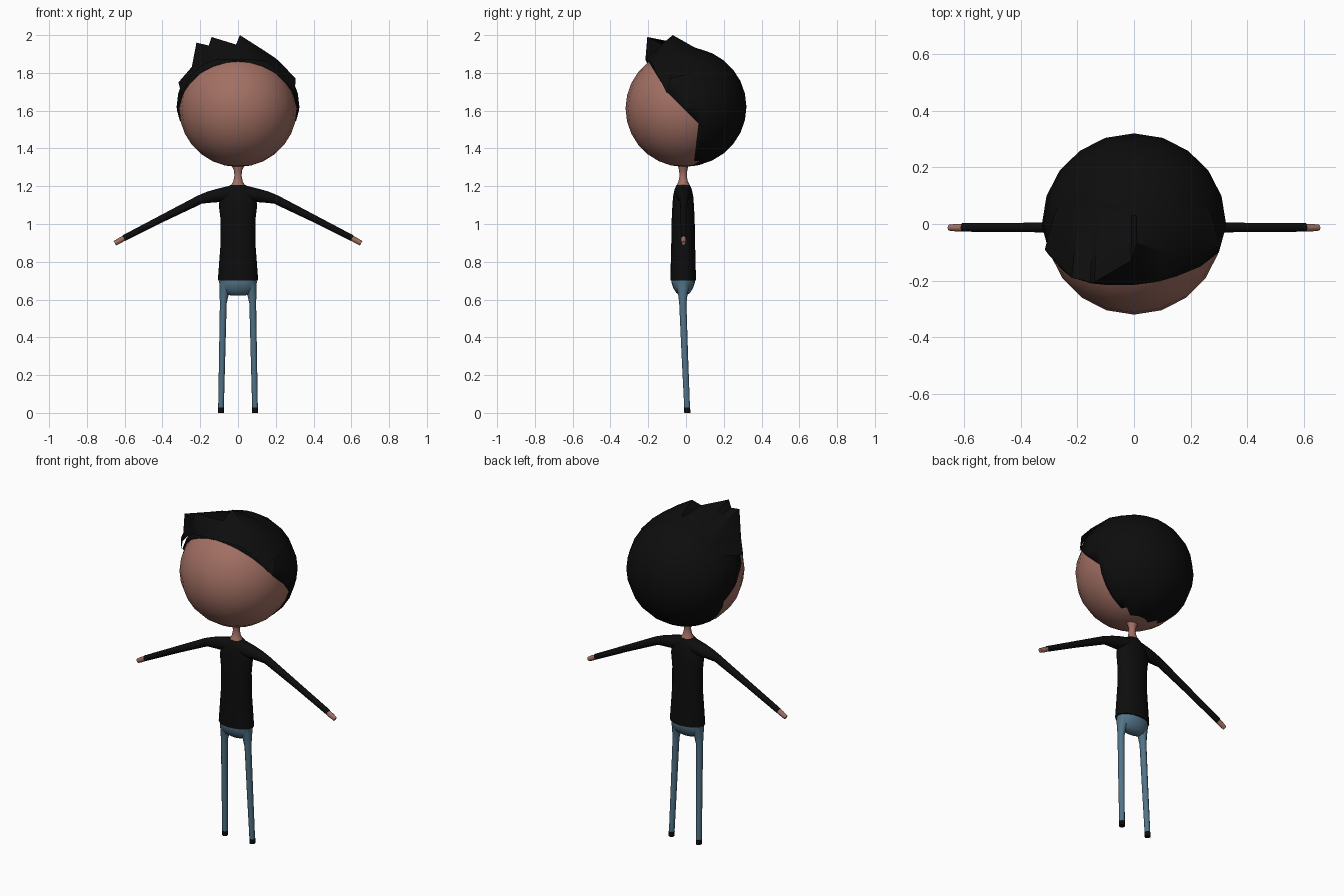
import bpy, bmesh, math
from mathutils import Vector

if "Cube" in bpy.data.objects:
    bpy.data.objects.remove(bpy.data.objects["Cube"])


def material(name, rgb):
    m = bpy.data.materials.new(name)
    m.diffuse_color = (*rgb, 1)
    m.use_nodes = True
    m.node_tree.nodes["Principled BSDF"].inputs["Base Color"].default_value = m.diffuse_color
    return m


SKIN = material("skin", (0.36, 0.16, 0.125))
BLACK = material("black", (0.004, 0.004, 0.004))
DENIM = material("denim", (0.085, 0.175, 0.25))


def finish(bm, name, mat, angle=60):
    bmesh.ops.recalc_face_normals(bm, faces=bm.faces)
    me = bpy.data.meshes.new(name)
    bm.to_mesh(me)
    bm.free()
    me.materials.append(mat)
    ob = bpy.data.objects.new(name, me)
    bpy.context.collection.objects.link(ob)
    bpy.ops.object.select_all(action='DESELECT')
    ob.select_set(True)
    bpy.context.view_layer.objects.active = ob
    bpy.ops.object.shade_smooth_by_angle(angle=math.radians(angle))
    return ob


def loft(name, mat, rings, n=12, side=1):
    """Rings are (x, y, z, half width across, half depth in y)."""
    bm = bmesh.new()
    pts = [Vector((r[0] * side, r[1], r[2])) for r in rings]
    loops = []
    for i, r in enumerate(rings):
        d = (pts[min(i + 1, len(pts) - 1)] - pts[max(i - 1, 0)]).normalized()
        v = Vector((0, 1, 0))
        u = v.cross(d).normalized()
        loops.append([bm.verts.new(pts[i] + u * r[3] * math.cos(t) + v * r[4] * math.sin(t))
                      for t in (2 * math.pi * k / n for k in range(n))])
    for a, b in zip(loops, loops[1:]):
        for k in range(n):
            bm.faces.new((a[k], a[(k + 1) % n], b[(k + 1) % n], b[k]))
    bm.faces.new(loops[0])
    bm.faces.new(loops[-1])
    return finish(bm, name, mat)


def ellipsoid(center, radii):
    bm = bmesh.new()
    bmesh.ops.create_uvsphere(bm, u_segments=20, v_segments=14, radius=1)
    for v in bm.verts:
        v.co = Vector([c + r * p for c, r, p in zip(center, radii, v.co)])
    return bm


# Head
finish(ellipsoid((0, -0.01, 1.612), (0.312, 0.31, 0.31)), "head", SKIN)

# Hair cap: ellipsoid shell trimmed along the hairline (y, z), seen from the side
HC, HR = (0, 0, 1.62), (0.325, 0.32, 0.315)
LINE = [(-0.21, 1.88), (-0.10, 1.70), (0.07, 1.53), (0.04, 1.30)]


def hairline(z):
    for (y0, z0), (y1, z1) in zip(LINE, LINE[1:]):
        if z1 <= z <= z0:
            return y0 + (y1 - y0) * (z - z0) / (z1 - z0)
    return -0.21 if z > 1.8 else 0.04


bm = ellipsoid(HC, HR)
for (y0, z0), (y1, z1) in zip(LINE, LINE[1:]):
    bmesh.ops.bisect_plane(bm, geom=bm.verts[:] + bm.edges[:] + bm.faces[:],
                           plane_co=(0, y0, z0), plane_no=(0, z1 - z0, y0 - y1))
skin_side = []
for f in bm.faces:
    c = f.calc_center_median()
    if c.y < hairline(c.z):
        skin_side.append(f)
bmesh.ops.delete(bm, geom=skin_side, context='FACES')
hair = finish(bm, "hair_cap", BLACK)
mod = hair.modifiers.new("thickness", 'SOLIDIFY')
mod.thickness = 0.025
mod.offset = -1

# Fringe: hairline edge, raised ridge with tips, then back onto the crown
FRONT = [(-0.30, -0.11, 1.69), (-0.25, -0.165, 1.78), (-0.20, -0.195, 1.83),
         (-0.15, -0.21, 1.86), (-0.10, -0.215, 1.87), (0, -0.215, 1.87),
         (0.08, -0.205, 1.87), (0.15, -0.185, 1.86), (0.235, -0.15, 1.79),
         (0.30, -0.10, 1.69)]
RIDGE = [(-0.315, -0.09, 1.75), (-0.245, -0.165, 1.83), (-0.22, -0.19, 1.96),
         (-0.155, -0.205, 1.945), (-0.14, -0.205, 1.99), (-0.01, -0.13, 1.95),
         (0.01, -0.07, 2.0), (0.12, -0.10, 1.93), (0.22, -0.10, 1.86),
         (0.305, -0.08, 1.77)]
bm = bmesh.new()
rows = [[bm.verts.new(p) for p in FRONT], [bm.verts.new(p) for p in RIDGE]]
for y, s in ((0.03, 0.9), (0.12, 0.75)):
    row = []
    for p in RIDGE:
        x = p[0] * s
        h = 1 - (x / HR[0]) ** 2 - (y / HR[1]) ** 2
        lift = 0.01 if y < 0.1 else -0.012
        row.append(bm.verts.new((x, y, HC[2] + HR[2] * math.sqrt(max(h, 0)) + lift)))
    rows.append(row)
for a, b in zip(rows, rows[1:]):
    for i in range(len(a) - 1):
        bm.faces.new((a[i], a[i + 1], b[i + 1], b[i]))
finish(bm, "fringe", BLACK, 40)

# Neck with flared collar base
loft("neck", SKIN, [(0, -0.015, 1.18, 0.05, 0.046), (0, -0.015, 1.205, 0.037, 0.035),
                    (0, -0.015, 1.225, 0.025, 0.025), (0, -0.015, 1.255, 0.019, 0.019),
                    (0, -0.015, 1.285, 0.022, 0.022), (0, -0.015, 1.32, 0.04, 0.03)])

# Sweater body
loft("sweater", BLACK, [(0, -0.015, 0.70, 0.107, 0.068), (0, -0.015, 0.78, 0.101, 0.066),
                        (0, -0.015, 0.90, 0.092, 0.063), (0, -0.015, 1.02, 0.092, 0.061),
                        (0, -0.015, 1.10, 0.102, 0.057), (0, -0.015, 1.15, 0.092, 0.053),
                        (0, -0.015, 1.185, 0.065, 0.045), (0, -0.015, 1.207, 0.04, 0.035)], 16)

# Hips
loft("hips", DENIM, [(0, -0.015, 0.72, 0.097, 0.06), (0, -0.015, 0.69, 0.1, 0.062),
                     (0, -0.015, 0.66, 0.094, 0.052), (0, -0.015, 0.635, 0.075, 0.036),
                     (0, -0.015, 0.622, 0.04, 0.018)], 16)

for side, tag in ((1, "right"), (-1, "left")):
    # Sleeve tapering from shoulder to wrist, with a simple hand
    loft(tag + "_sleeve", BLACK,
         [(0.03, -0.015, 1.165, 0.04, 0.045), (0.10, -0.014, 1.152, 0.036, 0.04),
          (0.15, -0.013, 1.143, 0.031, 0.03), (0.20, -0.012, 1.13, 0.024, 0.021),
          (0.40, -0.012, 1.03, 0.019, 0.017), (0.605, -0.012, 0.925, 0.016, 0.016)], 10, side)
    loft(tag + "_hand", SKIN,
         [(0.59, -0.013, 0.932, 0.013, 0.013), (0.625, -0.013, 0.913, 0.015, 0.014),
          (0.652, -0.013, 0.898, 0.013, 0.011)], 10, side)
    # Trouser leg and shoe
    loft(tag + "_leg", DENIM,
         [(0.065, -0.016, 0.68, 0.034, 0.04), (0.073, -0.017, 0.635, 0.025, 0.027),
          (0.078, -0.017, 0.58, 0.018, 0.020), (0.084, -0.006, 0.30, 0.0165, 0.018),
          (0.090, 0.006, 0.025, 0.015, 0.016)], 10, side)
    loft(tag + "_shoe", BLACK,
         [(0.090, 0.006, 0.028, 0.016, 0.017), (0.091, 0.007, 0.0, 0.016, 0.017)], 10, side)
